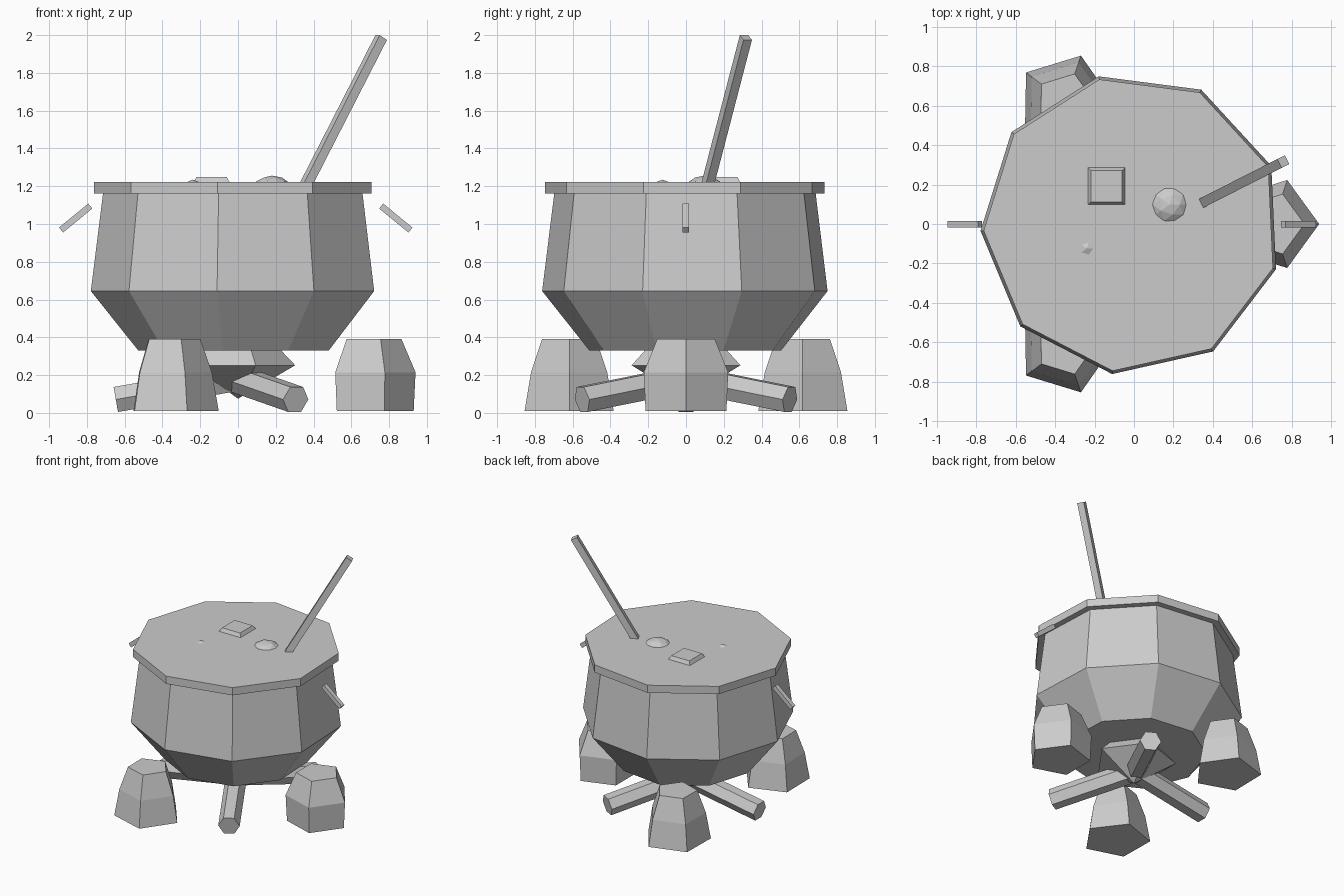
import bpy, bmesh, math
from mathutils import Vector

if "Cube" in bpy.data.objects:
    bpy.data.objects.remove(bpy.data.objects["Cube"])

grey = bpy.data.materials.new("plain_grey")
grey.diffuse_color = (0.6, 0.6, 0.6, 1)
grey.use_nodes = True
grey.node_tree.nodes["Principled BSDF"].inputs["Base Color"].default_value = grey.diffuse_color
CX = -0.012  # centre of the pot


def finish(name, bm):
    bmesh.ops.recalc_face_normals(bm, faces=bm.faces)
    me = bpy.data.meshes.new(name)
    bm.to_mesh(me)
    bm.free()
    ob = bpy.data.objects.new(name, me)
    ob.data.materials.append(grey)
    bpy.context.collection.objects.link(ob)
    return ob


def lathe(name, centre, profile, sides, phase):
    """Closed low-poly solid from (radius, z) rings; radius 0 makes a point."""
    bm = bmesh.new()
    rings = []
    for r, z in profile:
        n = 1 if r == 0 else sides
        rings.append([bm.verts.new((centre[0] + r * math.cos(math.radians(phase + 360 * i / sides)),
                                    centre[1] + r * math.sin(math.radians(phase + 360 * i / sides)), z))
                      for i in range(n)])
    for a, b in zip(rings, rings[1:]):
        for i in range(sides):
            j = (i + 1) % sides
            quad = [a[i % len(a)], a[j % len(a)], b[j % len(b)], b[i % len(b)]]
            bm.faces.new(list(dict.fromkeys(quad)))
    for ring in (rings[0], rings[-1]):
        if len(ring) > 1:
            bm.faces.new(ring)
    return finish(name, bm)


def bar(name, a, b, width, height, sides=4):
    """Straight bar from a to b, kept level sideways; 4 sides gives a box."""
    a, b = Vector(a), Vector(b)
    d = (b - a).normalized()
    side = d.cross(Vector((0, 0, 1))).normalized()
    up = side.cross(d)
    start = math.pi / 4 if sides == 4 else 0
    k = math.sqrt(0.5) if sides == 4 else 0.5
    bm = bmesh.new()
    ends = []
    for p in (a, b):
        ends.append([bm.verts.new(p + side * width * k * math.cos(start + math.tau * i / sides)
                                  + up * height * k * math.sin(start + math.tau * i / sides))
                     for i in range(sides)])
    for i in range(sides):
        j = (i + 1) % sides
        bm.faces.new((ends[0][i], ends[0][j], ends[1][j], ends[1][i]))
    for e in ends:
        bm.faces.new(e)
    return finish(name, bm)


def lump(name, centre, radius, squash, detail):
    bm = bmesh.new()
    bmesh.ops.create_icosphere(bm, subdivisions=detail, radius=radius)
    for v in bm.verts:
        v.co.z *= squash
        v.co += Vector(centre)
    return finish(name, bm)


# Pot, rim and filling
lathe("pot_body", (CX, 0), [(0.516, 0.33), (0.768, 0.645), (0.703, 1.165)], 9, 22.6)
lathe("pot_rim", (CX, 0), [(0.752, 1.162), (0.752, 1.223)], 9, 22.6)

# Side handles
for s, label in ((-1, "left"), (1, "right")):
    bar(label + "_handle", (CX + s * 0.925, -0.002, 0.968), (CX + s * 0.770, -0.002, 1.095), 0.034, 0.034)

# Stirring stick
bar("stirring_stick", (0.345, 0.107, 1.18), (0.758, 0.317, 1.987), 0.05, 0.05)

# Floating pieces
lathe("square_chunk", (-0.14, 0.192), [(0.12, 1.19), (0.134, 1.222), (0.112, 1.25)], 4, 45)
lump("round_chunk", (0.18, 0.098, 1.19), 0.1, 0.66, 2)
lump("small_chunk", (-0.24, -0.125, 1.205), 0.05, 0.6, 1)

# Hearth stones
lathe("right_stone", (0.705, 0), [(0.225, 0.01), (0.235, 0.215), (0.16, 0.392)], 5, 0)
for s, label in ((-1, "front"), (1, "back")):
    lathe(label + "_left_stone", (-0.35, s * 0.62),
          [(0.248, 0.01), (0.212, 0.215), (0.15, 0.392)], 5, s * 71)

# Firewood, one log between each pair of stones
for i in range(3):
    t = math.radians(60 + 120 * i)
    c, s = math.cos(t), math.sin(t)
    bar("log_%d" % (i + 1), (CX + 0.635 * c, 0.635 * s, 0.071), (CX, 0, 0.182), 0.155, 0.155, 6)

# Flame under the pot
lathe("flame", (0, 0), [(0, 0.075), (0.303, 0.252), (0, 0.57)], 5, 0)
